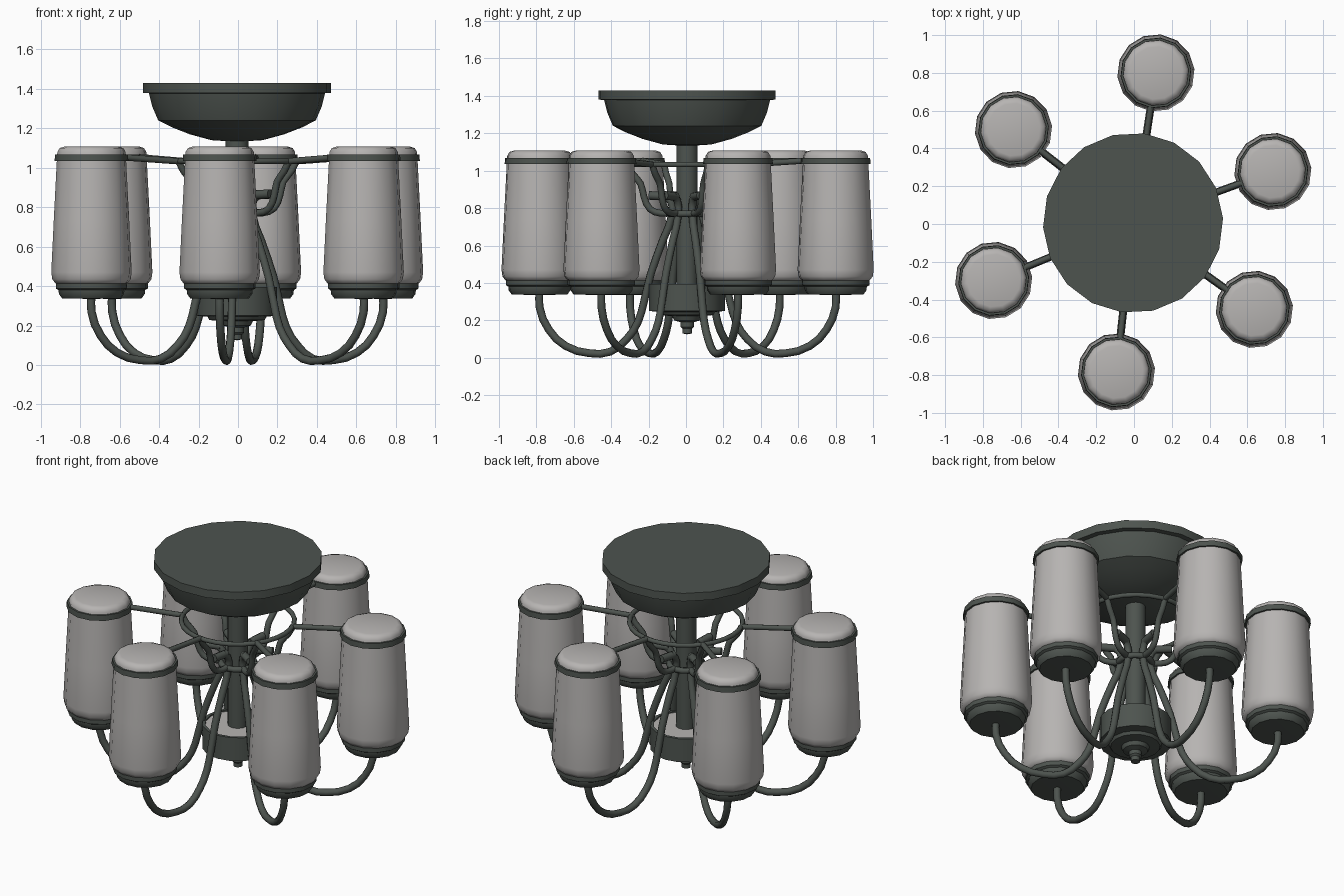
import bpy, bmesh, math
from mathutils import Vector

if "Cube" in bpy.data.objects:
    bpy.data.objects.remove(bpy.data.objects["Cube"])

C = Vector((-0.005, 0.006, 0))
# lamp centres in plan
LAMPS = [(0.116, 0.80), (0.735, 0.278), (0.637, -0.452),
         (-0.093, -0.783), (-0.743, -0.299), (-0.638, 0.50)]


def material(name, col):
    m = bpy.data.materials.new(name)
    m.diffuse_color = (*col, 1)
    m.use_nodes = True
    m.node_tree.nodes["Principled BSDF"].inputs["Base Color"].default_value = m.diffuse_color
    return m


IRON = material("dark_iron", (0.075, 0.088, 0.078))
GLASS = material("frosted_glass", (0.47, 0.455, 0.445))


def shade(ob, angle):
    bpy.ops.object.select_all(action='DESELECT')
    ob.select_set(True)
    bpy.context.view_layer.objects.active = ob
    bpy.ops.object.shade_smooth_by_angle(angle=math.radians(angle))


def lathe(name, profile, mat, n=14, loc=(0, 0, 0), rot=0, closed=False, angle=40):
    """Turn a (radius, z) profile around z; radius 0 makes a pole."""
    bm = bmesh.new()
    rings = []
    for r, z in profile:
        if r == 0:
            rings.append([bm.verts.new((0, 0, z))] * n)
        else:
            rings.append([bm.verts.new((r * math.cos(rot + 2 * math.pi * i / n),
                                        r * math.sin(rot + 2 * math.pi * i / n), z))
                          for i in range(n)])
    pairs = list(zip(rings, rings[1:]))
    if closed:
        pairs.append((rings[-1], rings[0]))
    for a, b in pairs:
        for i in range(n):
            j = (i + 1) % n
            vs = list(dict.fromkeys((a[i], a[j], b[j], b[i])))
            if len(vs) > 2:
                bm.faces.new(vs)
    bmesh.ops.recalc_face_normals(bm, faces=bm.faces)
    me = bpy.data.meshes.new(name)
    bm.to_mesh(me)
    bm.free()
    me.materials.append(mat)
    ob = bpy.data.objects.new(name, me)
    ob.location = loc
    bpy.context.collection.objects.link(ob)
    shade(ob, angle)
    return ob


def tube(name, pts, radius, res=2):
    """Round bar through the given points, turned into a mesh."""
    cu = bpy.data.curves.new(name, 'CURVE')
    cu.dimensions = '3D'
    cu.bevel_depth = radius
    cu.bevel_resolution = 2
    cu.resolution_u = res
    cu.use_fill_caps = True
    sp = cu.splines.new('BEZIER')
    sp.bezier_points.add(len(pts) - 1)
    for bp, p in zip(sp.bezier_points, pts):
        bp.co = p
        bp.handle_left_type = bp.handle_right_type = 'AUTO'
    cu.materials.append(IRON)
    ob = bpy.data.objects.new(name, cu)
    bpy.context.collection.objects.link(ob)
    bpy.ops.object.select_all(action='DESELECT')
    ob.select_set(True)
    bpy.context.view_layer.objects.active = ob
    bpy.ops.object.convert(target='MESH')
    shade(bpy.context.object, 50)


# ceiling canopy
lathe("ceiling_canopy", [(0, 1.43), (0.477, 1.43), (0.477, 1.38), (0.447, 1.378), (0.43, 1.31),
                         (0.40, 1.24), (0.33, 1.205), (0.24, 1.17), (0.13, 1.14), (0, 1.132)],
      IRON, 18, C, 0.05)
# central stem
lathe("stem", [(0, 1.15), (0.058, 1.15), (0.058, 0.2), (0, 0.2)], IRON, 14, C)
# lower hub, its pale top plate, and finial
lathe("hub", [(0.185, 0.385), (0.185, 0.395), (0.203, 0.395), (0.203, 0.25), (0.15, 0.245), (0.14, 0.228),
              (0.08, 0.222), (0.07, 0.20), (0.036, 0.19), (0.036, 0.165), (0.026, 0.155),
              (0.026, 0.13), (0, 0.125)], IRON, 16, C)
lathe("hub_top_plate", [(0, 0.387), (0.19, 0.387), (0.19, 0.38), (0, 0.38)], GLASS, 16, C)


def hoop(name, R, z, r, n):
    prof = [(R + r * math.cos(a * math.pi / 4), z + r * math.sin(a * math.pi / 4)) for a in range(8)]
    lathe(name, prof, IRON, n, C, closed=True, angle=50)


# upper hoop and collar that binds the arms
hoop("upper_hoop", 0.32, 1.033, 0.014, 28)
hoop("arm_collar", 0.095, 0.77, 0.018, 16)

ARM = [(0.0, 0.36, 1), (0.0, 0.27, 1), (-0.05, 0.15, 1), (-0.14, 0.063, 1), (-0.27, 0.024, 1),
       (-0.38, 0.032, 1), (0.325, 0.10, 0), (0.265, 0.19, 0), (0.232, 0.30, 0), (0.195, 0.45, 0),
       (0.13, 0.63, 0), (0.08, 0.77, 0), (0.09, 0.84, 0), (0.13, 0.87, 0)]
SCROLL = [(0.32, 1.033), (0.295, 0.985), (0.25, 0.93), (0.232, 0.86), (0.20, 0.795),
          (0.14, 0.772), (0.08, 0.775)]

for k, (x, y) in enumerate(LAMPS, 1):
    p = Vector((x, y, 0))
    d = (p - C).normalized()
    R = (p - C).length

    def at(r, z):
        return C + d * r + Vector((0, 0, z))

    # glass shade with slight taper and rounded ends
    lathe(f"lamp_shade_{k}", [(0, 1.107), (0.14, 1.107), (0.162, 1.1), (0.174, 1.08), (0.177, 1.03),
                              (0.192, 0.74), (0.205, 0.47), (0.200, 0.435), (0.185, 0.415), (0.15, 0.405),
                              (0, 0.405)], GLASS, 14, p, 0.1, angle=60)
    # band around the top of the shade
    lathe(f"lamp_band_{k}", [(0.17, 1.068), (0.186, 1.068), (0.188, 1.035), (0.17, 1.035)],
          IRON, 14, p, 0.1, closed=True)
    # cup under the shade
    lathe(f"lamp_cup_{k}", [(0, 0.425), (0.182, 0.425), (0.182, 0.388), (0.168, 0.38), (0.166, 0.36),
                            (0.15, 0.338), (0, 0.335)], IRON, 14, p, 0.1)
    # sweeping arm, its curled end knob, the upper scroll and the tie bar
    tube(f"lamp_arm_{k}", [at(r + R * f, z) for r, z, f in ARM], 0.021)
    tube(f"arm_knob_{k}", [at(0.10, 0.862), at(0.205, 0.868)], 0.023)
    tube(f"scroll_{k}", [at(r, z) for r, z in SCROLL], 0.018)
    tube(f"tie_bar_{k}", [at(0.32, 1.033), at(R - 0.175, 1.053)], 0.016)
